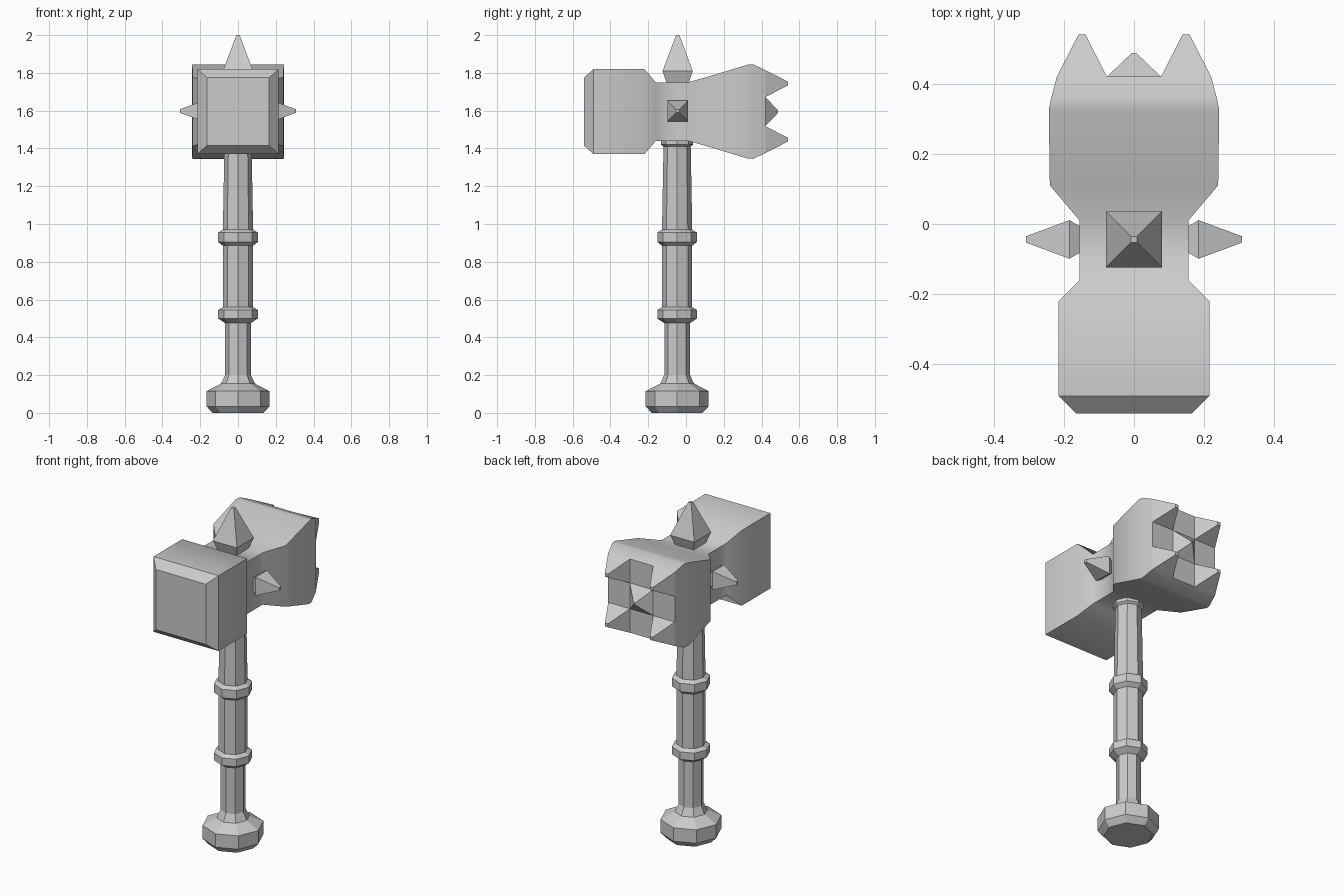
import bpy, bmesh
from math import sin, cos, pi, radians
from mathutils import Matrix, Vector

if "Cube" in bpy.data.objects:
    bpy.data.objects.remove(bpy.data.objects["Cube"])

CY, CZ = -0.047, 1.595   # handle axis, head centre height


def loft(name, rings, matrix, base_cap=True, smooth=0, sharp_if=None):
    """Skin equal-length rings of points, cap the ends, place with matrix."""
    bm = bmesh.new()
    vs = [[bm.verts.new(matrix @ Vector(p)) for p in r] for r in rings]
    n = len(vs[0])
    for a, b in zip(vs, vs[1:]):
        for i in range(n):
            j = (i + 1) % n
            bm.faces.new((a[i], a[j], b[j], b[i]))
    if base_cap:
        bm.faces.new(vs[0][::-1])
    bm.faces.new(vs[-1])
    bmesh.ops.recalc_face_normals(bm, faces=bm.faces[:])
    if smooth:
        for f in bm.faces:
            f.smooth = True
        for e in bm.edges:
            e.smooth = e.calc_face_angle(pi) < radians(smooth) and not sharp_if(e)
    mesh = bpy.data.meshes.new(name)
    bm.to_mesh(mesh)
    bm.free()
    ob = bpy.data.objects.new(name, mesh)
    bpy.context.collection.objects.link(ob)
    return ob


def rect(w, h, t):
    return [(-w, -h, t), (w, -h, t), (w, h, t), (-w, h, t)]


def octagon(r, t):
    return [(r * cos(k * pi / 4), r * sin(k * pi / 4), t) for k in range(8)]


def spike(name, base, axis, profile):
    """Four-sided spike; profile is (half width, distance along axis)."""
    rot = {'Z': Matrix(), 'Y': Matrix.Rotation(-pi / 2, 4, 'X'),
           'X': Matrix.Rotation(pi / 2, 4, 'Y'),
           '-X': Matrix.Rotation(-pi / 2, 4, 'Y')}[axis]
    return loft(name, [rect(w, w, t) for w, t in profile],
                Matrix.Translation(base) @ rot, base_cap=False)


# Handle with pommel and two collars
handle = [(0.135, 0), (0.167, 0.035), (0.167, 0.115), (0.09, 0.155), (0.068, 0.2),
          (0.068, 0.475), (0.105, 0.5), (0.105, 0.545), (0.08, 0.56),
          (0.08, 0.885), (0.105, 0.905), (0.105, 0.955), (0.08, 0.97),
          (0.072, 1.41), (0.085, 1.42), (0.085, 1.46)]
loft("handle", [octagon(r, z) for r, z in handle], Matrix.Translation((0, CY, 0)))

# Head: half width, half height, position along y
head = [(0.165, 0.18, -0.54), (0.215, 0.225, -0.49), (0.215, 0.225, -0.22),
        (0.155, 0.155, -0.16), (0.155, 0.155, 0.01), (0.24, 0.183, 0.11),
        (0.243, 0.248, 0.325), (0.237, 0.25, 0.355), (0.22, 0.22, 0.42)]
loft("hammer_head", [rect(w, h, y) for w, h, y in head],
     Matrix.Translation((0, 0, CZ)) @ Matrix.Rotation(-pi / 2, 4, 'X'), smooth=50,
     sharp_if=lambda e: all(v.co.y < -0.48 or v.co.y > 0.4 for v in e.verts))

# Rear face spikes: four corners and a shorter centre one
for sx in (-1, 1):
    for sz in (-1, 1):
        spike("rear_corner_spike", (sx * 0.1485, 0.42, CZ + sz * 0.1485), 'Y',
              [(0.0715, 0), (0.01, 0.12)])
spike("rear_centre_spike", (0, 0.42, CZ), 'Y', [(0.077, 0), (0.006, 0.068)])

# Crown spike and side spikes
spike("crown_spike", (0, CY + 0.003, 1.745), 'Z',
      [(0.058, 0), (0.08, 0.065), (0.009, 0.255)])
for axis, s in (('X', 1), ('-X', -1)):
    spike("side_spike", (s * 0.15, CY + 0.003, CZ + 0.003), axis,
          [(0.035, 0), (0.055, 0.034), (0.009, 0.158)])
